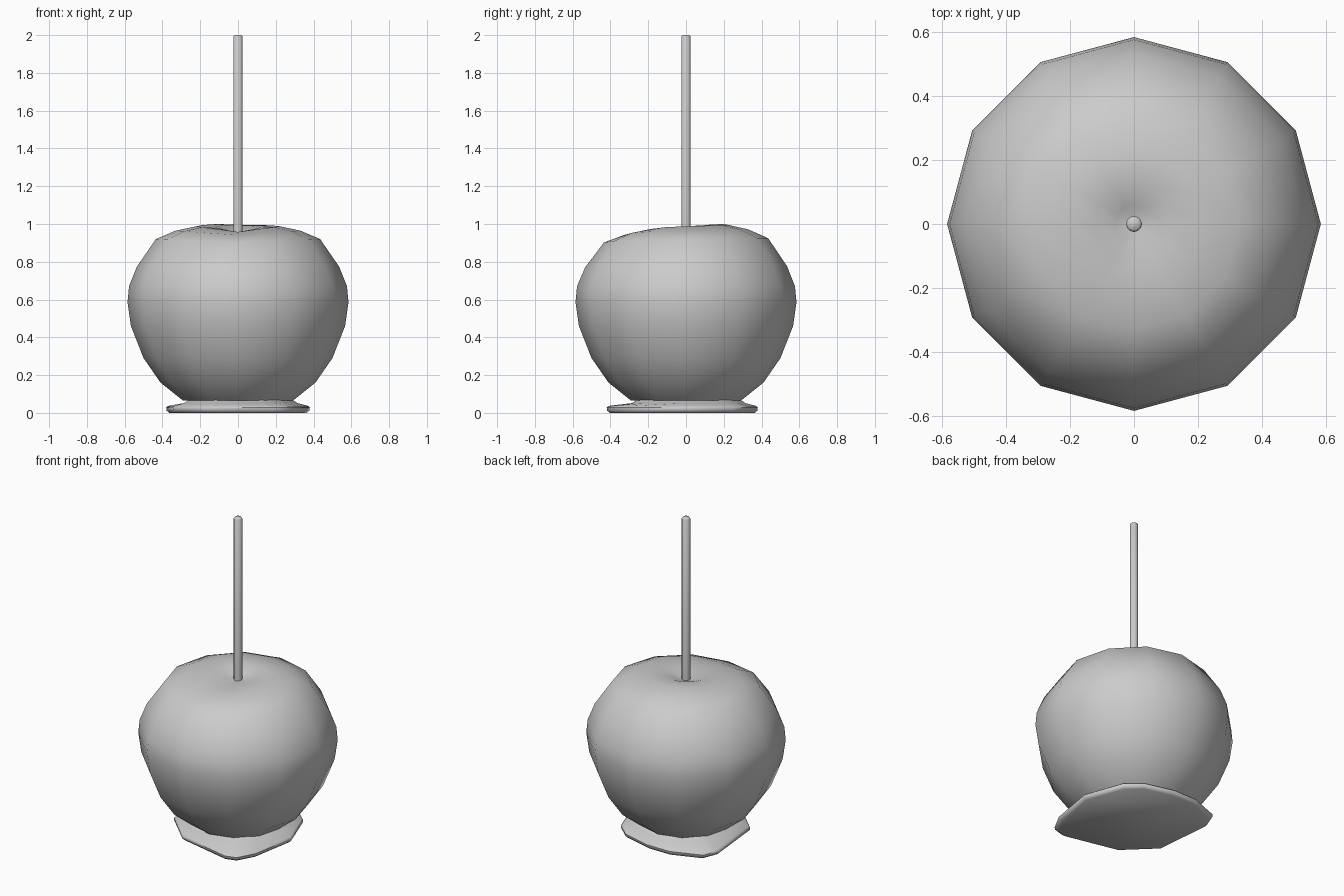
import bpy, bmesh
from math import sin, cos, pi, hypot
from mathutils import Vector

if "Cube" in bpy.data.objects:
    bpy.data.objects.remove(bpy.data.objects["Cube"])


def loft(name, rings, cap_start=False, cap_end=False, smooth=0.9):
    """Join rings of equal point count with quads."""
    bm = bmesh.new()
    vr = [[bm.verts.new(p) for p in r] for r in rings]
    n = len(vr[0])
    for a, b in zip(vr, vr[1:]):
        for i in range(n):
            j = (i + 1) % n
            bm.faces.new((a[i], a[j], b[j], b[i]))
    if cap_start:
        bm.faces.new(vr[0][::-1])
    if cap_end:
        bm.faces.new(vr[-1])
    bmesh.ops.recalc_face_normals(bm, faces=bm.faces[:])
    me = bpy.data.meshes.new(name)
    bm.to_mesh(me)
    bm.free()
    ob = bpy.data.objects.new(name, me)
    bpy.context.collection.objects.link(ob)
    bpy.context.view_layer.objects.active = ob
    ob.select_set(True)
    bpy.ops.object.shade_smooth_by_angle(angle=smooth)
    ob.select_set(False)
    return ob


def circle(r, z, n=12, wobble=None):
    pts = []
    for i in range(n):
        a = 2 * pi * i / n
        dz = wobble[i] if wobble else 0
        pts.append((r * cos(a), r * sin(a), z + dz))
    return pts


# Coated apple: 12-sided lathe, with a slightly uneven shoulder
wob = [0, 0.003, 0.008, 0.008, 0.012, 0.006, 0, -0.005, -0.015, -0.03, -0.015, -0.005]
profile = [(0.29, 0.065, 0), (0.31, 0.08, 0), (0.41, 0.16, 0), (0.50, 0.29, 0),
           (0.567, 0.46, 0), (0.585, 0.585, 0), (0.577, 0.67, 0), (0.535, 0.775, 0.2),
           (0.435, 0.92, 0.6), (0.33, 0.965, 0.8), (0.22, 0.988, 1), (0.12, 0.983, 1),
           (0.06, 0.965, 0.4), (0.006, 0.95, 0)]
loft("coated_apple",
     [circle(r, z, 12, [w * k for w in wob]) for r, z, k in profile], cap_end=True, smooth=1.2)

# Pooled coating under the apple: irregular outline rising to the apple
outline = [(.38, .0), (.29, .25), (.2, .33), (.01, .38), (-.15, .38), (-.34, .31),
           (-.38, .21), (-.345, -.16), (-.16, -.34), (.2, -.42), (.27, -.40), (.33, -.29)]


def pool(s, z):
    return [(x * s, y * s, z) for x, y in outline]


def inner(r, z):
    return [(x * r / hypot(x, y), y * r / hypot(x, y), z) for x, y in outline]


loft("coating_pool", [pool(0.96, 0.0), pool(0.995, 0.012), pool(1, 0.028), pool(0.975, 0.037),
                      inner(0.315, 0.052), inner(0.285, 0.07)], cap_start=True)

# Stick with a softened top edge
loft("stick", [circle(0.025, 0.92), circle(0.025, 1.992), circle(0.018, 2.0)],
     cap_start=True, cap_end=True)
